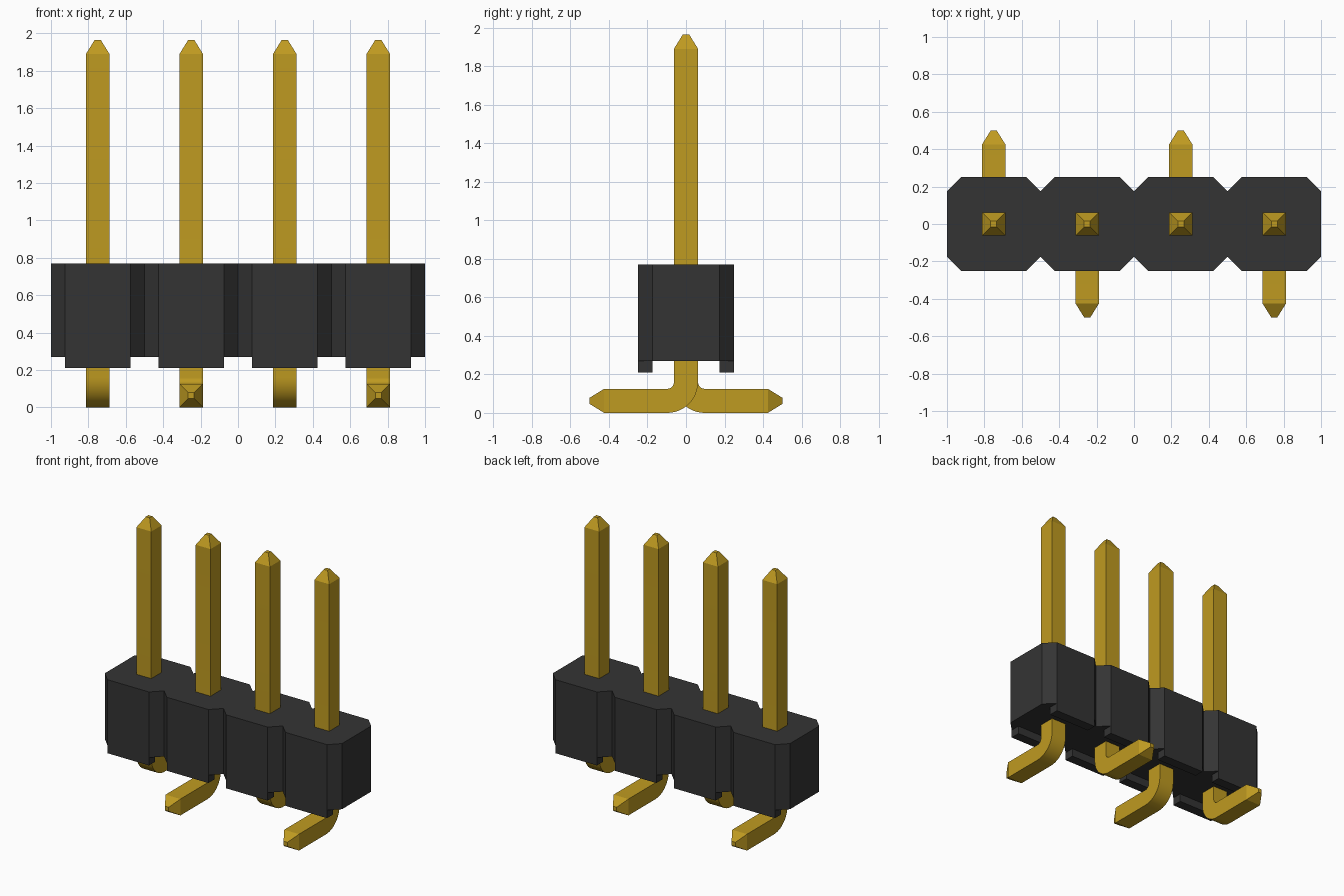
import bpy, bmesh
from math import sin, cos, pi, radians

cube = bpy.data.objects.get("Cube")
if cube:
    bpy.data.objects.remove(cube, do_unlink=True)


def material(name, color):
    mat = bpy.data.materials.new(name)
    mat.use_nodes = True
    mat.diffuse_color = color
    mat.node_tree.nodes["Principled BSDF"].inputs["Base Color"].default_value = color
    return mat


black = material("black plastic", (0.034, 0.034, 0.034, 1))
gold = material("gold metal", (0.52, 0.325, 0.015, 1))

PITCH, COUNT = 0.5, 4
HALF = 0.0625            # half thickness of a pin
TIP = 0.016              # half thickness of a pin's blunt end
TOP, BASE = 1.965, 0.27  # pin top and housing underside
FLAT, EDGE = 0.175, 0.25 # housing cell: flat half width and outer half width


def finish(name, bm, mat):
    bmesh.ops.recalc_face_normals(bm, faces=bm.faces)
    mesh = bpy.data.meshes.new(name)
    bm.to_mesh(mesh)
    bm.free()
    mesh.materials.append(mat)
    obj = bpy.data.objects.new(name, mesh)
    bpy.context.collection.objects.link(obj)
    return obj


def add_box(bm, x, y, z, sx, sy, sz):
    verts = bmesh.ops.create_cube(bm, size=1)["verts"]
    bmesh.ops.scale(bm, vec=(sx, sy, sz), verts=verts)
    bmesh.ops.translate(bm, vec=(x, y, z), verts=verts)


def make_pin(name, x, side):
    """Sweep a square down the post, round the bend and out along the foot."""
    inner = 0.035
    radius = inner + HALF
    stations = [(0, TOP, 0, TIP), (0, TOP - 0.075, 0, HALF)]
    for i in range(13):
        a = i / 12 * pi / 2
        stations.append((radius * (1 - cos(a)), HALF + radius * (1 - sin(a)), a, HALF))
    stations += [(0.425, HALF, pi / 2, HALF), (0.5, HALF, pi / 2, TIP)]

    bm = bmesh.new()
    rings = []
    for y, z, a, h in stations:
        ring = []
        for u, v in ((-h, -h), (h, -h), (h, h), (-h, h)):
            ring.append(bm.verts.new((x + u, side * (y + v * cos(a)), z + v * sin(a))))
        rings.append(ring)
    for r, s in zip(rings, rings[1:]):
        for k in range(4):
            n = (k + 1) % 4
            bm.faces.new((r[k], r[n], s[n], s[k]))
    bm.faces.new(rings[0])
    bm.faces.new(rings[-1])
    pin = finish(name, bm, gold)
    bpy.ops.object.select_all(action="DESELECT")
    pin.select_set(True)
    bpy.context.view_layer.objects.active = pin
    bpy.ops.object.shade_smooth_by_angle(angle=radians(20))


centers = [(i - (COUNT - 1) / 2) * PITCH for i in range(COUNT)]

# Housing: scalloped outline extruded upwards
front = [(-1, -FLAT)]
for c in centers:
    front += [(c - FLAT, -EDGE), (c + FLAT, -EDGE), (c + EDGE, -FLAT)]
outline = front + [(-x, -y) for x, y in front]
bm = bmesh.new()
floor = bm.faces.new([bm.verts.new((x, y, BASE)) for x, y in outline])
grown = bmesh.ops.extrude_face_region(bm, geom=[floor], use_keep_orig=True)
top = [v for v in grown["geom"] if isinstance(v, bmesh.types.BMVert)]
bmesh.ops.translate(bm, vec=(0, 0, 0.5), verts=top)
finish("housing", bm, black)

# Standoff ribs under both long edges
bm = bmesh.new()
for c in centers:
    for side in (-1, 1):
        add_box(bm, c, side * (FLAT + EDGE) / 2, BASE - 0.03,
                2 * FLAT, EDGE - FLAT, 0.06)
finish("standoff_ribs", bm, black)

# Pins with feet alternating back and front
for i, c in enumerate(centers):
    make_pin("pin_%d" % (i + 1), c, 1 if i % 2 == 0 else -1)
